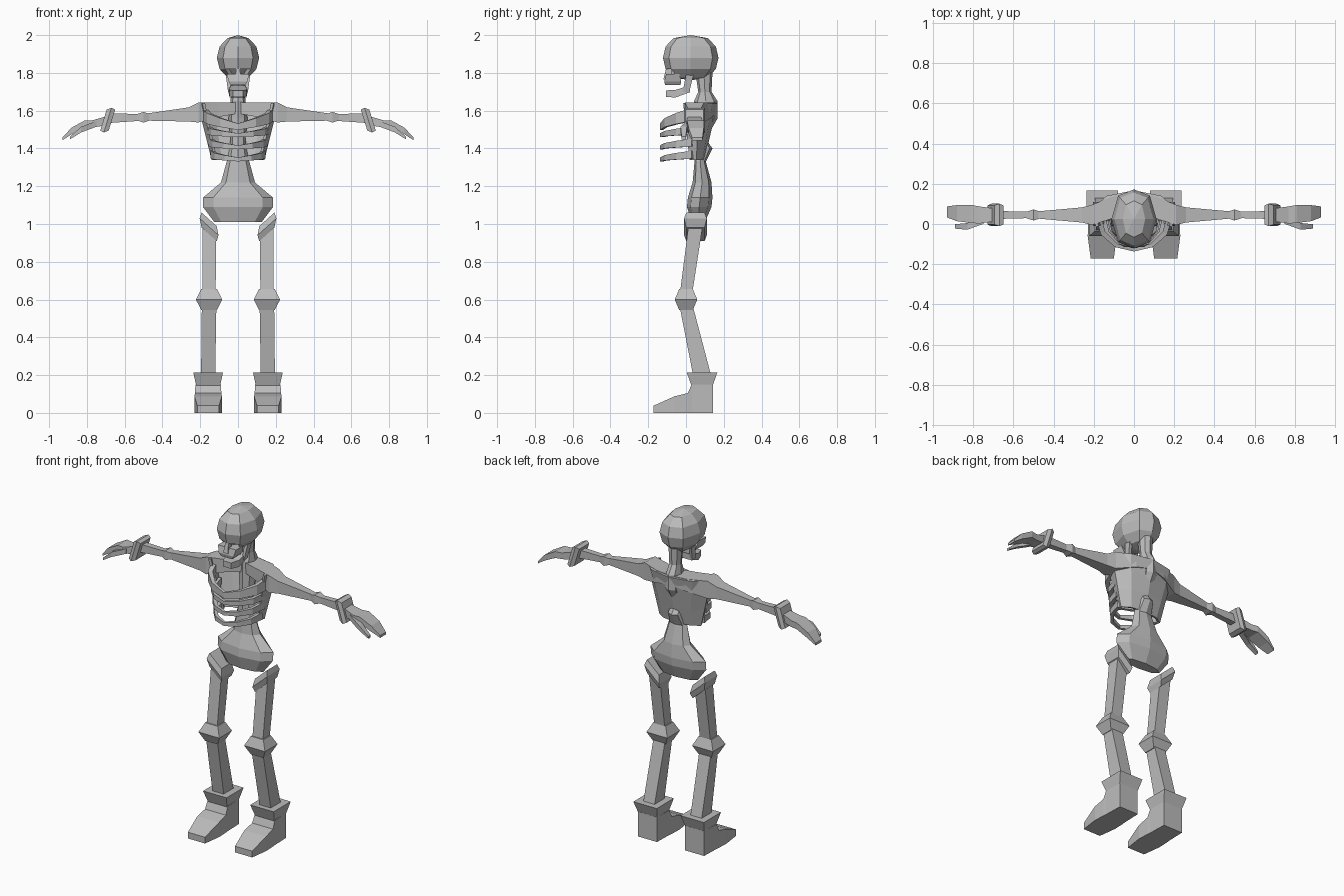
import bpy, bmesh
from math import sin, cos, pi, copysign
from mathutils import Vector

cube = bpy.data.objects.get("Cube")
if cube:
    bpy.data.objects.remove(cube, do_unlink=True)

bone = bpy.data.materials.new("bone_grey")
bone.use_nodes = True
grey = (.5, .5, .5, 1)
bone.diffuse_color = grey
bone.node_tree.nodes["Principled BSDF"].inputs["Base Color"].default_value = grey

X, Y, Z = Vector((1, 0, 0)), Vector((0, 1, 0)), Vector((0, 0, 1))


def at(x, y, z):
    return Vector((x, y, z))


def finish(name, bm, mirror=False):
    """Turn a bmesh into a named bone object."""
    bmesh.ops.recalc_face_normals(bm, faces=bm.faces)
    mesh = bpy.data.meshes.new(name)
    bm.to_mesh(mesh)
    bm.free()
    mesh.materials.append(bone)
    obj = bpy.data.objects.new(name, mesh)
    bpy.context.collection.objects.link(obj)
    if mirror:
        obj.modifiers.new("Mirror", 'MIRROR')
    return obj


def loft(name, rings, mirror=False, closed=True):
    """Skin a list of equal-sized point rings."""
    bm = bmesh.new()
    rows = [[bm.verts.new(point) for point in ring] for ring in rings]
    count = len(rows[0])
    for low, high in zip(rows, rows[1:]):
        for i in range(count if closed else count - 1):
            j = (i + 1) % count
            bm.faces.new((low[i], low[j], high[j], high[i]))
    if closed:
        bm.faces.new(rows[0])
        bm.faces.new(rows[-1])
    return finish(name, bm, mirror)


def section(centre, axis, width, height, tilt=0):
    """Rectangle across an axis; tilt shears it along that axis."""
    side = Y if axis is X else X
    up = Y if axis is Z else Z
    ring = []
    for a, b in ((-1, -1), (1, -1), (1, 1), (-1, 1)):
        lean = a if axis is Z else b
        ring.append(centre + side * a * width / 2 + up * b * height / 2 + axis * lean * tilt)
    return ring


def octagon(centre, width, depth):
    """Eight-sided ring across z with corners on both axes."""
    angles = [i * pi / 4 for i in range(8)]
    return [centre + X * cos(a) * width / 2 + Y * sin(a) * depth / 2 for a in angles]


def joint(name, centre, axis, width, height, length, end=.6, tilt=0):
    """Knobbly joint: widest in the middle, tapering to both ends."""
    rings = []
    for step in (-1, 0, 1):
        size = end if step else 1
        middle = centre + axis * step * length / 2
        rings.append(section(middle, axis, width * size, height * size, tilt * size))
    loft(name, rings, mirror=True)


# Landmarks on the left side of the body
shoulder = at(.21, .045, 1.59)
elbow = at(.5, .045, 1.565)
wrist = at(.68, .045, 1.55)
knuckles = at(.81, .045, 1.53)
fingertips = at(.93, .06, 1.45)
hip = at(.153, .05, .985)
knee = at(.153, 0, .6)
ankle = at(.158, .085, .2)

# Skull: squared-off sphere, narrow below, with sunken eye sockets
bm = bmesh.new()
bmesh.ops.create_uvsphere(bm, u_segments=8, v_segments=6, radius=1)
sockets = [f for f in bm.faces
           if f.normal.y < -.3 and -.8 < f.calc_center_median().z < -.5]
for v in bm.verts:
    v.co.y = copysign(abs(v.co.y) ** .7, v.co.y)
    v.co = at(v.co.x * .112, v.co.y * .147 + .025, v.co.z * .12 + 1.88)
bmesh.ops.inset_individual(bm, faces=sockets, thickness=.01, depth=-.02)
finish("skull", bm)

# Face and jaws
teeth = at(0, -.07, 1.735)
chin = at(0, -.105, 1.69)
loft("upper_jaw", [section(teeth, Z, .075, .08),
                   section(teeth + Z * .02, Z, .1, .09),
                   section(teeth + Z * .06, Z, .12, .07)])
loft("nose", [section(teeth + Z * .03 - Y * .03, Z, .03, .04),
              section(teeth + Z * .09 - Y * .02, Z, .02, .03)])
loft("lower_jaw", [section(chin, Y, .055, .035),
                   section(chin + Y * .05, Y, .09, .04),
                   section(chin + at(0, .125, .025), Y, .1, .035)])
loft("jaw_hinge", [section(at(.045, 0, 1.7), Z, .015, .035),
                   section(at(.055, .02, 1.79), Z, .02, .04)], mirror=True)

# Spine, waist and pelvis
loft("neck", [octagon(at(0, .095, 1.8), .08, .09),
              octagon(at(0, .1, 1.7), .07, .07),
              octagon(at(0, .105, 1.65), .08, .125),
              octagon(at(0, .105, 1.56), .1, .125),
              octagon(at(0, .075, 1.45), .08, .06)])
loft("waist", [octagon(at(0, .075, 1.45), .08, .06),
               octagon(at(0, .09, 1.4), .09, .1),
               octagon(at(0, .075, 1.33), .12, .06),
               octagon(at(0, .085, 1.22), .18, .1)])
loft("pelvis", [octagon(at(0, .085, 1.22), .18, .1),
                octagon(at(0, .075, 1.14), .37, .13),
                octagon(at(0, .07, 1.09), .37, .13),
                octagon(at(0, .065, 1.01), .25, .07)])

# Open-fronted rib cage shell, shrinking towards the waist
rows = []
for i in range(4):
    width, depth = .21 - .025 * i, .115 - .023 * i
    angles = [j * pi / 4.5 for j in range(4)]
    rows.append([at(width * sin(a), .045 + depth * cos(a), 1.64 - .1 * i) for a in angles])
shell = loft("rib_cage_back", rows, mirror=True, closed=False)
solid = shell.modifiers.new("Thickness", 'SOLIDIFY')
solid.thickness = .015
solid.offset = 0


# Ribs sweep from the shell round to the breast, thinning and dropping
def rib(name, z, width, height, drop):
    rings = []
    for i in range(4):
        t = i / 3
        x, y = width * cos(t * pi / 2), .03 - .167 * sin(t * pi / 2)
        middle, half = z - drop * t, height * (1 - t / 2) / 2
        rings.append([at(x, y, middle - half), at(x, y, middle + half),
                      at(x * .87, y + .016, middle + half),
                      at(x * .87, y + .016, middle - half)])
    loft(name, rings, mirror=True)


rib("collar_rib", z=1.58, width=.19, height=.07, drop=.065)
for i in range(3):
    rib(f"rib_{i + 1}", z=1.495 - .064 * i, width=.165 - .01 * i, height=.042, drop=.025)

# Shoulders and arms
loft("upper_arm", [section(at(0, .105, 1.615), X, .1, .06),
                   section(at(.1, .085, 1.605), X, .11, .075),
                   section(shoulder, X, .1, .105),
                   section(shoulder + X * .05 - Z * .01, X, .075, .075),
                   section(elbow, X, .032, .035)], mirror=True)
joint("elbow", elbow, X, width=.055, height=.056, length=.07)
loft("forearm", [section(elbow, X, .03, .035),
                 section(wrist + Z * .01, X, .04, .05)], mirror=True)
joint("wrist_cuff", wrist + X * .01, X, width=.112, height=.13, length=.045,
      end=.85, tilt=-.02)

# Hands
loft("hand", [section(wrist, X, .06, .05),
              section(knuckles - X * .04, X, .085, .038),
              section(knuckles + Y * .005, X, .09, .038),
              section(knuckles.lerp(fingertips, .6) + Z * .01, X, .08, .035),
              section(fingertips, X, .055, .014)], mirror=True)
thumb = at(.83, -.012, 1.5)
loft("thumb", [section(thumb + at(-.08, .03, .03), X, .035, .03),
               section(thumb, X, .033, .03),
               section(thumb + at(.06, 0, -.045), X, .022, .014)], mirror=True)

# Legs
joint("hip_joint", hip, Z, width=.1, height=.12, length=.08, end=.8, tilt=.045)
loft("thigh", [section(hip, Z, .072, .075),
               section(knee + Z * .03, Z, .07, .065)], mirror=True)
joint("knee", knee, Z, width=.14, height=.12, length=.11)
loft("shin", [section(knee - Z * .03, Z, .077, .07),
              section(ankle, Z, .075, .095)], mirror=True)
loft("ankle_cuff", [section(ankle + Z * .015, Z, .157, .163),
                    section(ankle - Z * .01, Z, .147, .145),
                    section(ankle - Z * .055, Z, .127, .113)], mirror=True)

# Feet slope down from the ankle to the toes
rings = []
for y, width, height in ((.144, .128, .15), (.03, .135, .15), (.01, .14, .105),
                         (-.06, .145, .088), (-.172, .115, .038)):
    rings.append(section(at(ankle.x, y, height / 2), Y, width, height))
loft("foot", rings, mirror=True)
